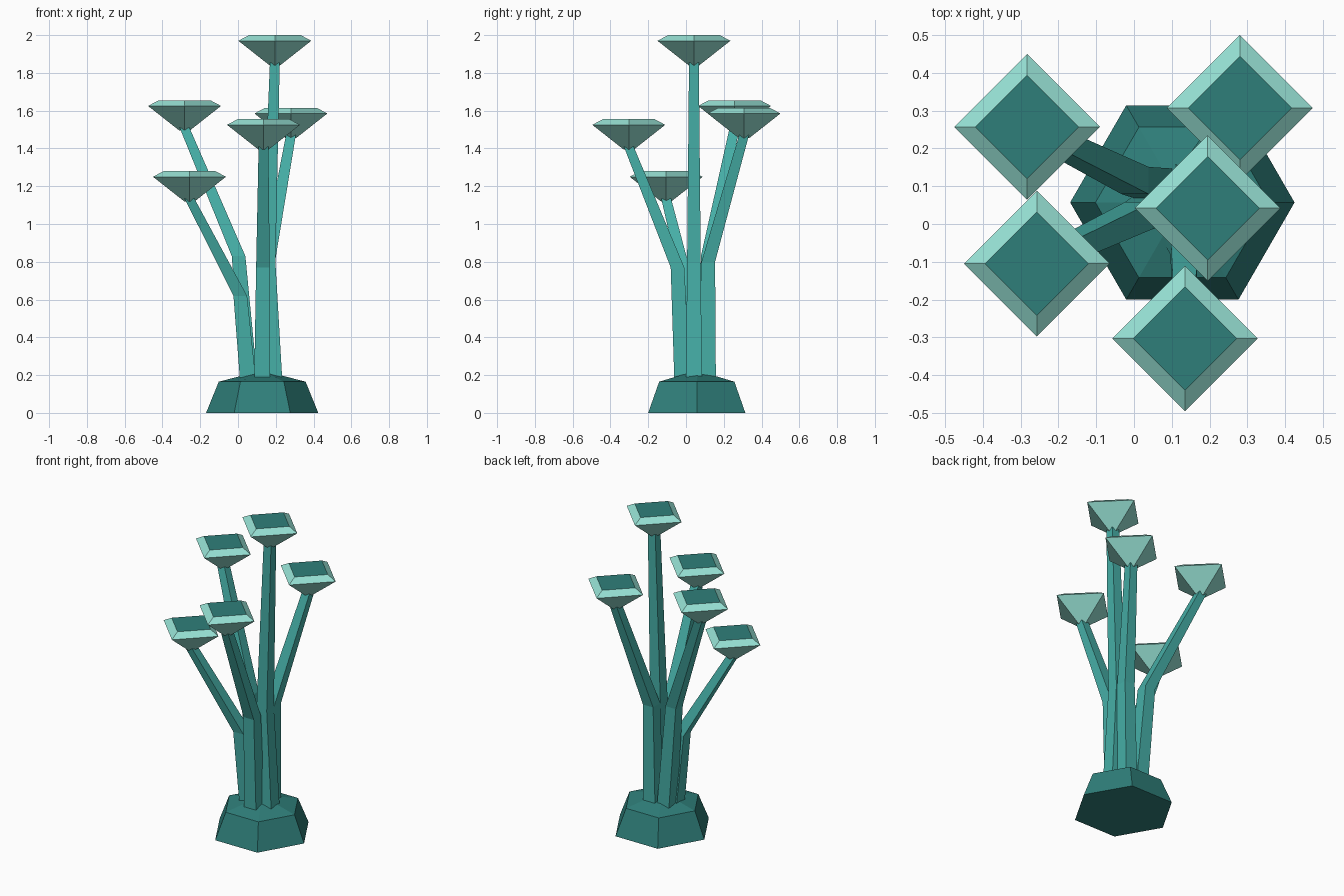
import bpy, bmesh, math
from mathutils import Vector

if "Cube" in bpy.data.objects:
    bpy.data.objects.remove(bpy.data.objects["Cube"])


def material(name, rgb):
    """Make a flat material from an sRGB colour."""
    m = bpy.data.materials.new(name)
    m.diffuse_color = [(c / 255 / 12.92 if c < 11 else ((c / 255 + 0.055) / 1.055) ** 2.4)
                       for c in rgb] + [1.0]
    m.use_nodes = True
    m.node_tree.nodes["Principled BSDF"].inputs["Base Color"].default_value = m.diffuse_color
    return m


DARK = material("dark teal", (47, 127, 122))
MID = material("mid teal", (70, 175, 167))
LIGHT = material("pale teal", (150, 224, 211))


def loft(name, sides, sections, angle, mats):
    """Skin n-sided rings; each section is (x, y, z, radius), radius 0 makes a point."""
    bm = bmesh.new()
    rings = []
    for x, y, z, r in sections:
        if r == 0:
            rings.append([bm.verts.new((x, y, z))])
        else:
            rings.append([bm.verts.new((x + r * math.cos(angle + math.tau * i / sides),
                                        y + r * math.sin(angle + math.tau * i / sides), z))
                          for i in range(sides)])
    for a, b in zip(rings, rings[1:]):
        for i in range(sides):
            j = (i + 1) % sides
            bm.faces.new([a[i], a[j], b[0]] if len(b) == 1 else [a[i], a[j], b[j], b[i]])
    bm.faces.new(rings[0][::-1])
    if len(rings[-1]) > 1:
        bm.faces.new(rings[-1])
    bm.normal_update()
    # Second material goes on the flat top
    if len(mats) > 1:
        for f in bm.faces:
            f.material_index = 1 if f.normal.z > 0.95 else 0
    me = bpy.data.meshes.new(name)
    bm.to_mesh(me)
    bm.free()
    for m in mats:
        me.materials.append(m)
    ob = bpy.data.objects.new(name, me)
    bpy.context.collection.objects.link(ob)
    return ob


# Hexagonal rock base with a shallow peak
BX, BY = 0.128, 0.057
loft("base", 6, [(BX, BY, 0, 0.297), (BX, BY, 0.165, 0.23), (BX, BY, 0.225, 0)], 0, [DARK])

# Each stalk: foot (x, y), bend (x, y, z), cap centre (x, y) and cap top z
stalks = {
    "tall": ((0.192, 0.042), (0.162, 0.042, 0.80), (0.195, 0.042, 2.0)),
    "back_left": ((0.060, 0.105), (0.003, 0.115, 0.83), (-0.283, 0.257, 1.655)),
    "back_right": ((0.150, 0.116), (0.160, 0.118, 0.80), (0.280, 0.307, 1.615)),
    "front": ((0.128, -0.020), (0.132, -0.045, 0.77), (0.135, -0.303, 1.555)),
    "front_left": ((0.052, 0.040), (0.012, 0.022, 0.62), (-0.257, -0.105, 1.28)),
}
D = math.sqrt(2)
for name, (foot, bend, (cx, cy, top)) in stalks.items():
    # Square tapering stem with one bend
    loft(name + "_stem", 4, [(*foot, 0.18, 0.042 * D), (*bend, 0.036 * D),
                             (cx, cy, top - 0.145, 0.026 * D)], math.pi / 4, [MID])
    # Diamond cap: inverted pyramid, bevelled rim, dark flat top
    loft(name + "_cap", 4, [(cx, cy, top - 0.16, 0.028), (cx, cy, top - 0.03, 0.193),
                            (cx, cy, top, 0.137)], 0, [LIGHT, DARK])
